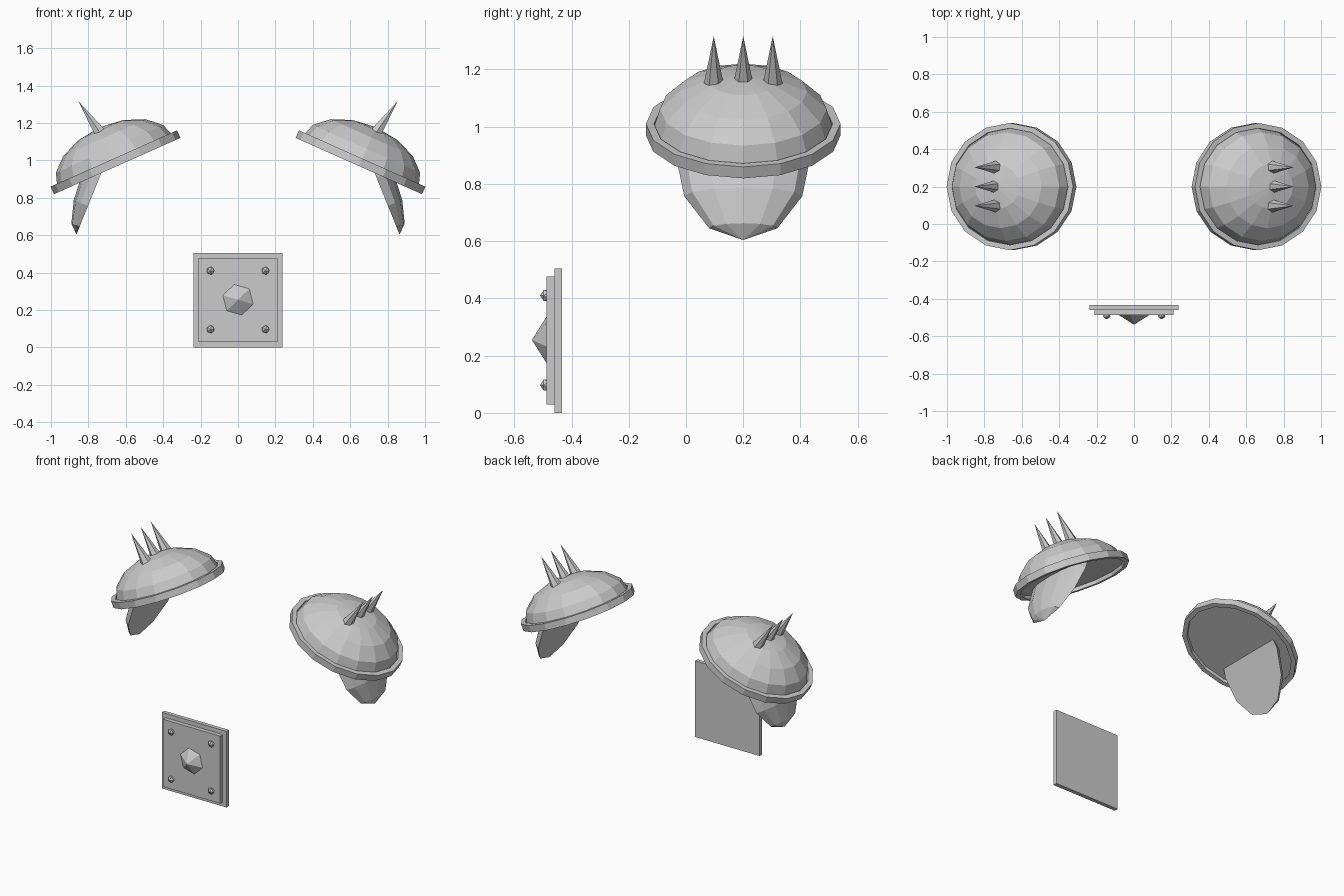
import bpy, bmesh
from math import cos, sin, pi, radians
from mathutils import Matrix, Vector

if "Cube" in bpy.data.objects:
    bpy.data.objects.remove(bpy.data.objects["Cube"])


def finish(name, bm):
    bmesh.ops.recalc_face_normals(bm, faces=bm.faces)
    me = bpy.data.meshes.new(name)
    bm.to_mesh(me)
    bm.free()
    ob = bpy.data.objects.new(name, me)
    bpy.context.collection.objects.link(ob)
    return ob


def place(bm, loc, tilt, side):
    # tilt about y, move out to the shoulder, then mirror for the left side
    bm.transform(Matrix.Diagonal((side, 1, 1, 1)) @ Matrix.Translation(loc)
                 @ Matrix.Rotation(radians(tilt), 4, 'Y'))


def cut(bm, co, no):
    # slice off the +no half and cap the hole
    geom = bm.verts[:] + bm.edges[:] + bm.faces[:]
    res = bmesh.ops.bisect_plane(bm, geom=geom, dist=1e-5, plane_co=co,
                                 plane_no=no, clear_outer=True)
    edges = [e for e in res['geom_cut'] if isinstance(e, bmesh.types.BMEdge)]
    bmesh.ops.contextual_create(bm, geom=edges)


def half_ball(u, v, scale):
    bm = bmesh.new()
    bmesh.ops.create_uvsphere(bm, u_segments=u, v_segments=v, radius=1)
    bm.transform(Matrix.Diagonal((*scale, 1)))
    return bm


def box(name, loc, size):
    bm = bmesh.new()
    bmesh.ops.create_cube(bm, size=1)
    bm.transform(Matrix.Translation(loc) @ Matrix.Diagonal((*size, 1)))
    return finish(name, bm)


SHOULDER = Vector((0.655, 0.2, 0.99))
for side, label in ((1, "right"), (-1, "left")):
    # domed shoulder cap with closed underside
    bm = half_ball(16, 8, (0.34, 0.315, 0.205))
    cut(bm, (0, 0, 0), (0, 0, -1))
    place(bm, SHOULDER, 24, side)
    finish(label + "_shoulder_dome", bm)

    # rim band around the dome
    bm = bmesh.new()
    rings = []
    for i in range(16):
        a = 2 * pi * i / 16
        rings.append([bm.verts.new((rx * cos(a), ry * sin(a), z)) for rx, ry, z in
                      ((0.37, 0.34, -0.022), (0.37, 0.34, 0.022),
                       (0.34, 0.312, 0.022), (0.34, 0.312, -0.022))])
    for i in range(16):
        p, q = rings[i], rings[(i + 1) % 16]
        for k in range(4):
            m = (k + 1) % 4
            bm.faces.new((p[k], q[k], q[m], p[m]))
    place(bm, SHOULDER, 24, side)
    finish(label + "_shoulder_rim", bm)

    # upper arm guard hanging below, flat on the inside
    bm = half_ball(12, 6, (0.095, 0.238, 0.33))
    cut(bm, (0, 0, 0), (-1, 0, 0))
    cut(bm, (0, 0, 0.08), (0, 0, 1))
    place(bm, (0.74, 0.2, 0.91), -22, side)
    finish(label + "_arm_guard", bm)

    # row of three spikes
    for n, y in enumerate((0.097, 0.2, 0.303)):
        bm = bmesh.new()
        bmesh.ops.create_cone(bm, cap_ends=True, segments=6, radius1=0.036,
                              radius2=0, depth=0.21)
        bm.transform(Matrix.Translation((0, 0, 0.105)))
        place(bm, (0.734, y, 1.143), 34.5, side)
        finish(f"{label}_spike_{n + 1}", bm)

# belt plate: backing and raised face
box("plate_back", (0, -0.447, 0.2525), (0.475, 0.026, 0.505))
box("plate_face", (0, -0.473, 0.2525), (0.42, 0.028, 0.448))

# central six-sided boss
bm = bmesh.new()
bmesh.ops.create_cone(bm, cap_ends=True, segments=6, radius1=0.09, radius2=0, depth=0.055)
bm.transform(Matrix.Translation((0, -0.511, 0.255)) @ Matrix.Rotation(pi / 2, 4, 'X')
             @ Matrix.Rotation(radians(14), 4, 'Z'))
finish("plate_boss", bm)

# corner rivets
for x in (-0.147, 0.147):
    for z in (0.097, 0.41):
        bm = bmesh.new()
        bmesh.ops.create_icosphere(bm, subdivisions=1, radius=0.023)
        bm.transform(Matrix.Translation((x, -0.487, z)) @ Matrix.Rotation(pi / 2, 4, 'X'))
        finish("plate_rivet", bm)
